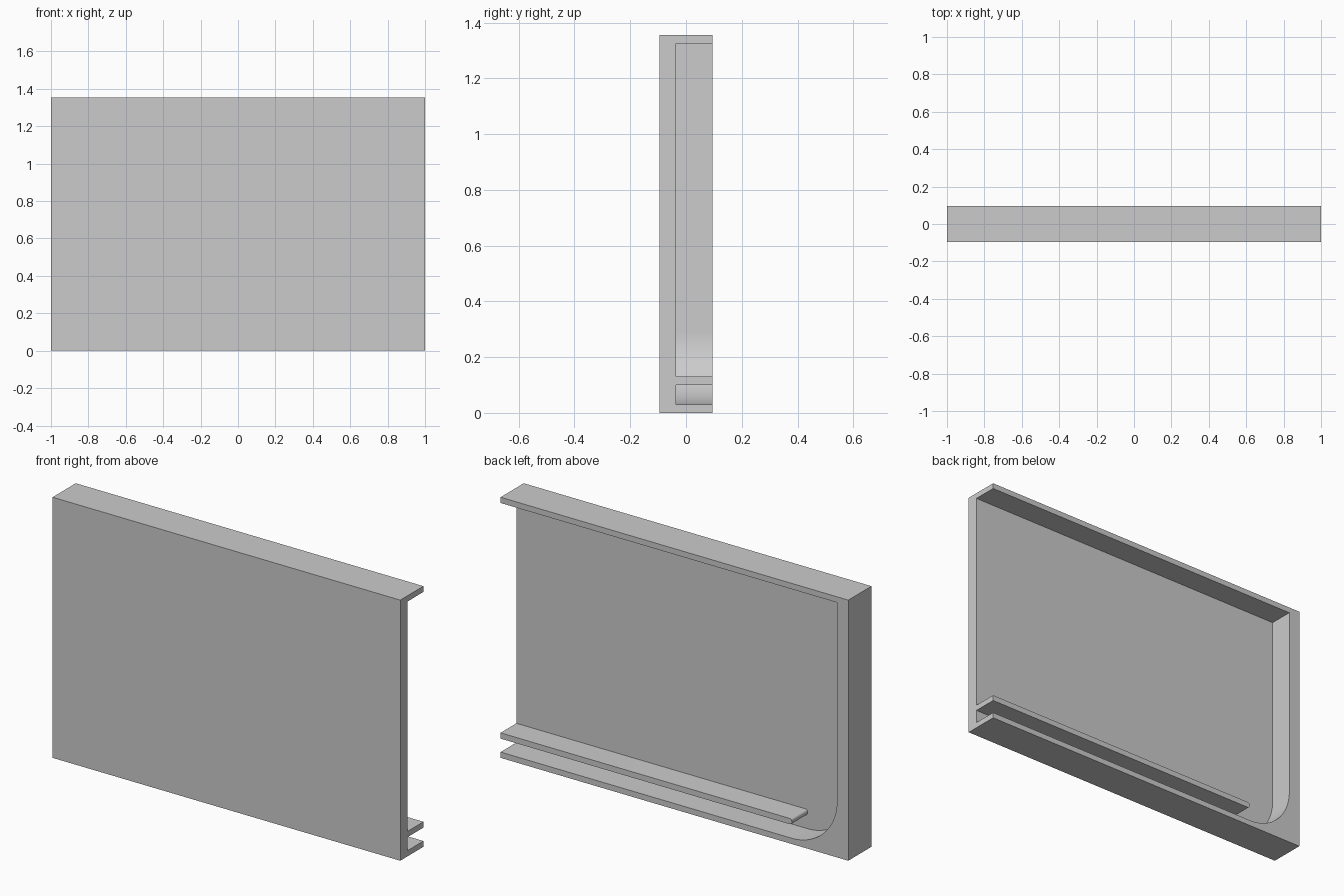
import bpy
import bmesh
from math import sin, cos, pi, radians

cube = bpy.data.objects.get("Cube")
if cube:
    bpy.data.objects.remove(cube, do_unlink=True)

WIDTH, HEIGHT = 2.0, 1.355
FRONT, PANEL_BACK, BACK = -0.095, -0.035, 0.095
LIP = 0.03            # thickness of top and bottom lips
INNER_X = -0.935      # inner face of the closed end wall
RADIUS = 0.26         # rounded inner corner

grey = bpy.data.materials.new("plain grey")
grey.use_nodes = True
colour = (0.6, 0.6, 0.6, 1)
grey.diffuse_color = colour
grey.node_tree.nodes["Principled BSDF"].inputs["Base Color"].default_value = colour


def prism(name, outline, y0, y1):
    """Extrude an x-z outline from y0 to y1."""
    bm = bmesh.new()
    face = bm.faces.new([bm.verts.new((x, y0, z)) for x, z in outline])
    top = bmesh.ops.extrude_face_region(bm, geom=[face])["geom"]
    bmesh.ops.translate(bm, vec=(0, y1 - y0, 0),
                        verts=[v for v in top if isinstance(v, bmesh.types.BMVert)])
    bmesh.ops.recalc_face_normals(bm, faces=bm.faces)
    mesh = bpy.data.meshes.new(name)
    bm.to_mesh(mesh)
    bm.free()
    mesh.materials.append(grey)
    obj = bpy.data.objects.new(name, mesh)
    bpy.context.collection.objects.link(obj)
    return obj


def arc(cx, cz, r, start, end, steps):
    """Points along an arc, angles in degrees."""
    angles = [radians(start + (end - start) * i / steps) for i in range(steps + 1)]
    return [(cx + r * cos(a), cz + r * sin(a)) for a in angles]


def activate(obj):
    bpy.ops.object.select_all(action="DESELECT")
    obj.select_set(True)
    bpy.context.view_layer.objects.active = obj


# Outer block with front panel, end wall and two lips
half = WIDTH / 2
body = prism("panel_body", [(-half, 0), (half, 0), (half, HEIGHT), (-half, HEIGHT)],
             FRONT, BACK)

# Cavity, open at the back and at the +x end, one corner rounded
over = half + 0.1
cavity = prism("cavity_cutter",
               arc(INNER_X + RADIUS, LIP + RADIUS, RADIUS, 270, 180, 24)
               + [(INNER_X, HEIGHT - LIP), (over, HEIGHT - LIP), (over, LIP)],
               PANEL_BACK, BACK + 0.1)
cavity.hide_render = True
cut = body.modifiers.new("cavity", "BOOLEAN")
cut.operation = "DIFFERENCE"
cut.solver = "EXACT"
cut.object = cavity
activate(body)
bpy.ops.object.modifier_apply(modifier=cut.name)
bpy.data.objects.remove(cavity, do_unlink=True)

# Shelf above the bottom lip, with a softened free end
end, low, high, soft = INNER_X + RADIUS, 0.1, 0.13, 0.012
shelf = prism("lower_shelf",
              [(half, low), (half, high)]
              + arc(end + soft, high - soft, soft, 90, 180, 6)
              + arc(end + soft, low + soft, soft, 180, 270, 6),
              PANEL_BACK, BACK)

for part in (body, shelf):
    activate(part)
    bpy.ops.object.shade_smooth_by_angle(angle=radians(30))
